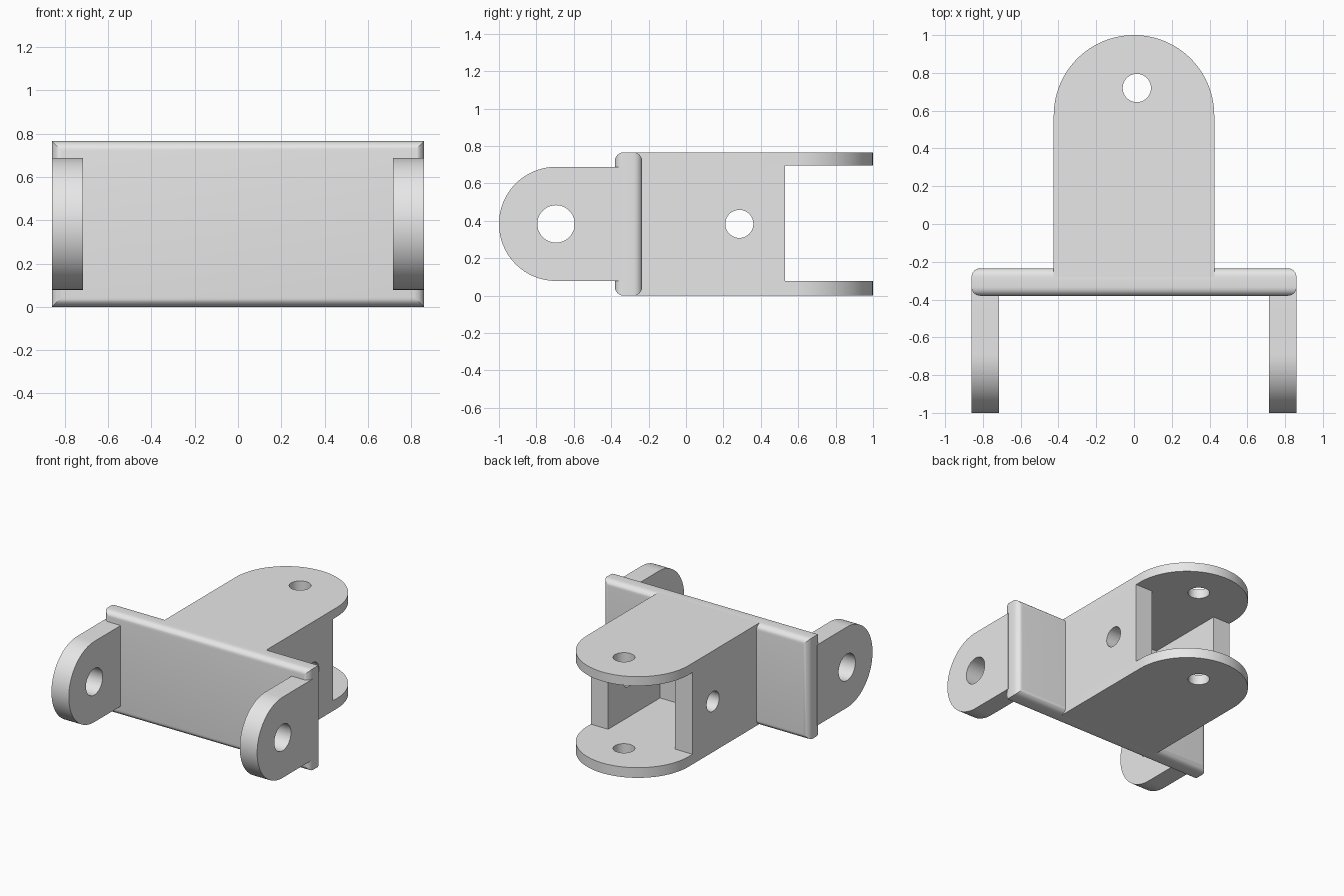
import bpy
import bmesh
import math
from mathutils import Vector, Matrix

cube = bpy.data.objects.get("Cube")
if cube:
    bpy.data.objects.remove(cube, do_unlink=True)

HEIGHT, MID = 0.765, 0.383      # overall height and centre line
WALL = 0.145                    # thickness of plate, lugs and side walls
HALF_PLATE, HALF_BODY = 0.86, 0.425
PLATE_FRONT, PLATE_BACK = -0.38, -0.235

steel = bpy.data.materials.new("plain_grey")
steel.use_nodes = True
grey = (0.8, 0.8, 0.8, 1)
steel.diffuse_color = grey
steel.node_tree.nodes["Principled BSDF"].inputs["Base Color"].default_value = grey


def make_object(name, bm):
    bmesh.ops.recalc_face_normals(bm, faces=bm.faces)
    mesh = bpy.data.meshes.new(name)
    bm.to_mesh(mesh)
    bm.free()
    mesh.materials.append(steel)
    obj = bpy.data.objects.new(name, mesh)
    bpy.context.collection.objects.link(obj)
    return obj


def activate(obj):
    bpy.ops.object.select_all(action='DESELECT')
    obj.select_set(True)
    bpy.context.view_layer.objects.active = obj


def extrude_profile(name, points, direction):
    """Extrude a closed outline of 3D points along a vector."""
    bm = bmesh.new()
    face = bm.faces.new([bm.verts.new(p) for p in points])
    new = bmesh.ops.extrude_face_region(bm, geom=[face])["geom"]
    verts = [g for g in new if isinstance(g, bmesh.types.BMVert)]
    bmesh.ops.translate(bm, verts=verts, vec=Vector(direction))
    return make_object(name, bm)


def rounded_tab(half_width, start, centre, steps=48):
    """Outline of a tab with a half-round end, as (across, along)."""
    arc = [(half_width * math.cos(math.pi * i / steps),
            centre + half_width * math.sin(math.pi * i / steps))
           for i in range(steps + 1)]
    return [(half_width, start)] + arc + [(-half_width, start)]


def drill(obj, location, radius, axis):
    """Cut a round hole right through an object."""
    bm = bmesh.new()
    turn = Matrix.Rotation(math.pi / 2, 4, 'Y') if axis == 'X' else Matrix()
    bmesh.ops.create_cone(bm, cap_ends=True, segments=40, radius1=radius,
                          radius2=radius, depth=3,
                          matrix=Matrix.Translation(location) @ turn)
    cutter = make_object("hole_cutter", bm)
    cutter.hide_render = True
    mod = obj.modifiers.new("hole", 'BOOLEAN')
    mod.operation = 'DIFFERENCE'
    mod.solver = 'EXACT'
    mod.object = cutter
    activate(obj)
    bpy.ops.object.modifier_apply(modifier=mod.name)
    bpy.data.objects.remove(cutter, do_unlink=True)


parts = []

# Cross plate, rounded around its front and back rims
bm = bmesh.new()
bmesh.ops.create_cube(bm, size=1)
bmesh.ops.scale(bm, verts=bm.verts,
                vec=(2 * HALF_PLATE, PLATE_BACK - PLATE_FRONT, HEIGHT))
bmesh.ops.translate(bm, verts=bm.verts,
                    vec=(0, (PLATE_FRONT + PLATE_BACK) / 2, HEIGHT / 2))
rims = [e for e in bm.edges if abs(e.verts[0].co.y - e.verts[1].co.y) < 0.01]
bmesh.ops.bevel(bm, geom=rims, offset=0.045, segments=6, profile=0.5,
                affect='EDGES')
parts.append(make_object("cross_plate", bm))

# Front lugs, one at each end of the plate
lug = rounded_tab(0.305, 0.34, 0.695)
for side, x in (("left", HALF_PLATE - WALL), ("right", -HALF_PLATE)):
    obj = extrude_profile(side + "_lug", [(x, -v, MID + u) for u, v in lug],
                          (WALL, 0, 0))
    drill(obj, (0, -0.695, MID), 0.1, 'X')
    parts.append(obj)

# Rear tongues, top and bottom, with an upright pin hole
tongue = rounded_tab(HALF_BODY, -0.3, 0.575)
for level, z, thick in (("upper", 0.695, 0.07), ("lower", 0, 0.077)):
    obj = extrude_profile(level + "_tongue", [(u, v, z) for u, v in tongue],
                          (0, 0, thick))
    drill(obj, (0.015, 0.72, MID), 0.075, 'Z')
    parts.append(obj)

# Hollow body between the tongues, open to the rear
outer, inner = HALF_BODY, HALF_BODY - WALL
rear, pocket = 0.53, PLATE_BACK + WALL
channel = [(-outer, -0.3), (outer, -0.3), (outer, rear), (inner, rear),
           (inner, pocket), (-inner, pocket), (-inner, rear), (-outer, rear)]
body = extrude_profile("body_channel", [(x, y, 0.077) for x, y in channel],
                       (0, 0, 0.618))
drill(body, (0, 0.285, MID), 0.075, 'X')
parts.append(body)

# Smooth the curves, keep the corners crisp
for obj in parts:
    activate(obj)
    bpy.ops.object.shade_smooth_by_angle(angle=math.radians(30))
